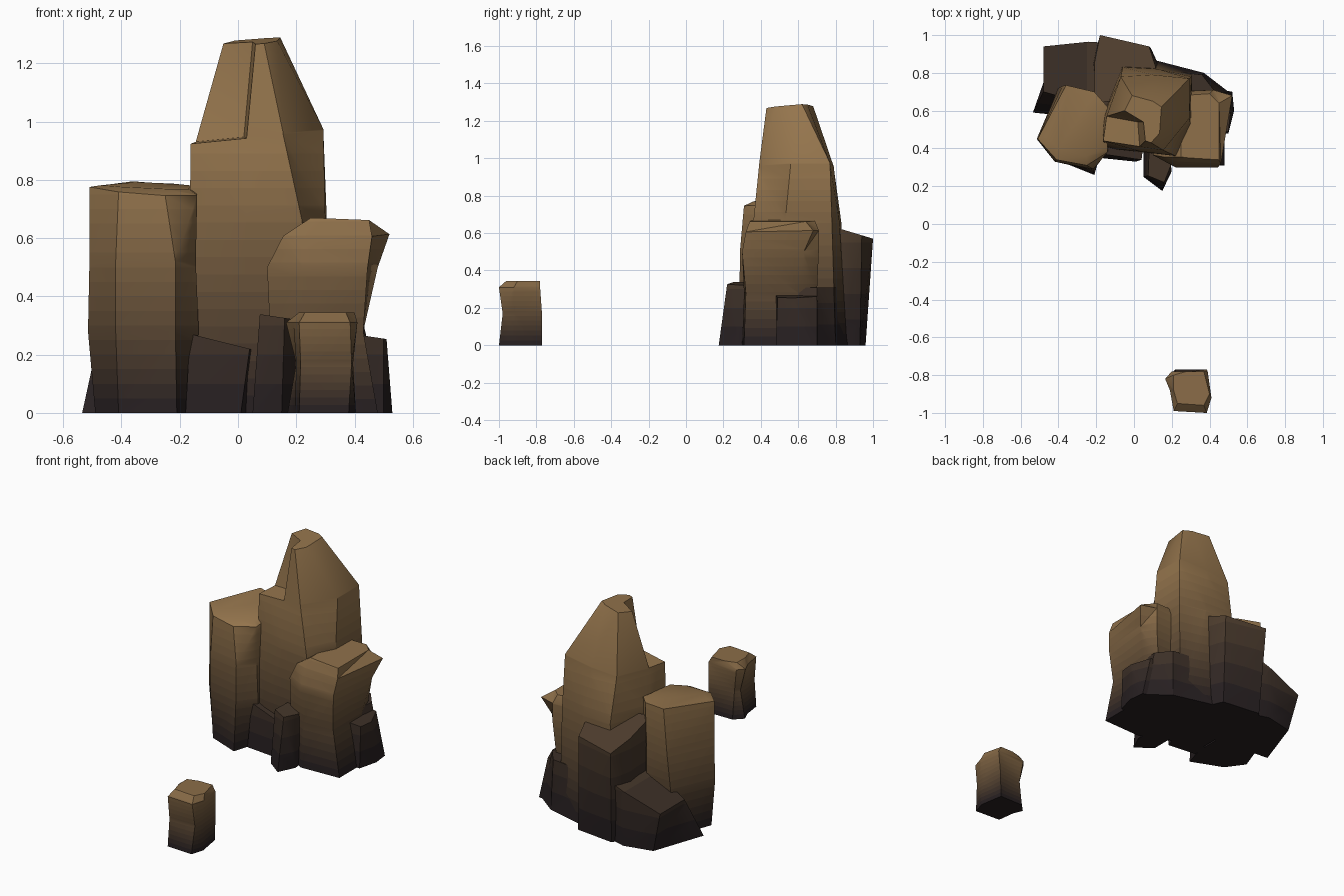
import bpy, bmesh

# Colour ramp: dark brown at the foot to tan at the top
BANDS = 16
LOW, HIGH = (0.020, 0.014, 0.015), (0.30, 0.178, 0.074)
MATS = []
for i in range(BANDS):
    t = i / (BANDS - 1)
    m = bpy.data.materials.new(f"stone_{i}")
    m.diffuse_color = [a + (b - a) * t ** 1.2 for a, b in zip(LOW, HIGH)] + [1]
    MATS.append(m)


def rock(name, fade, *rings):
    """Loft rings of (z, slope_x, slope_y, outline); fade = height where the ramp ends."""
    bm = bmesh.new()
    loops = [[bm.verts.new((x, y, z + sx * x + sy * y)) for x, y in pts]
             for z, sx, sy, pts in rings]
    for a, b in zip(loops, loops[1:]):
        n = len(a)
        for i in range(n):
            j = (i + 1) % n
            bm.faces.new((a[i], a[j], b[j], b[i]))
    bm.faces.new(loops[0][::-1])
    bm.faces.new(loops[-1])
    bmesh.ops.triangulate(bm, faces=bm.faces[:])
    # split at ramp heights so each band takes its own colour
    for k in range(1, BANDS):
        bmesh.ops.bisect_plane(bm, geom=bm.verts[:] + bm.edges[:] + bm.faces[:],
                               plane_co=(0, 0, fade * k / BANDS), plane_no=(0, 0, 1))
    bmesh.ops.recalc_face_normals(bm, faces=bm.faces[:])
    for f in bm.faces:
        h = f.calc_center_median().z / fade
        f.material_index = max(0, min(BANDS - 1, int(h * BANDS)))
    me = bpy.data.meshes.new(name)
    bm.to_mesh(me)
    bm.free()
    for m in MATS:
        me.materials.append(m)
    ob = bpy.data.objects.new(name, me)
    bpy.context.collection.objects.link(ob)
    bpy.ops.object.select_all(action='DESELECT')
    ob.select_set(True)
    bpy.context.view_layer.objects.active = ob
    bpy.ops.object.shade_smooth_by_angle(angle=0.62)


# Tall spire with a notch in its front left shoulder
rock("tall_spire", 0.95,
     (0, 0, 0, [(-.16, .40), (.03, .38), (.22, .36), (.31, .53), (.31, .80), (.13, .86), (-.1, .85), (-.16, .6)]),
     (.66, 0, 0, [(-.165, .43), (.03, .385), (.22, .36), (.30, .53), (.305, .78), (.13, .82), (-.06, .83), (-.16, .58)]),
     (.94, .1, 0, [(-.163, .44), (.03, .41), (.155, .39), (.293, .56), (.293, .77), (.1, .79), (-.07, .78), (-.145, .57)]),
     (.945, .1, 0, [(.02, .54), (.03, .41), (.155, .39), (.293, .56), (.293, .77), (.1, .79), (-.07, .78), (-.145, .57)]),
     (1.225, .1, .08, [(.05, .54), (.06, .44), (.09, .43), (.135, .48), (.145, .62), (.1, .65), (-.01, .68), (-.05, .60)]))

# Left front column
rock("left_column", 0.8,
     (0, 0, 0, [(-.41, .34), (-.21, .26), (-.17, .40), (-.17, .62), (-.25, .70), (-.40, .70), (-.49, .45)]),
     (.28, 0, 0, [(-.42, .33), (-.215, .285), (-.135, .39), (-.14, .62), (-.22, .70), (-.40, .72), (-.515, .45)]),
     (.52, 0, 0, [(-.42, .33), (-.215, .29), (-.145, .39), (-.145, .62), (-.22, .70), (-.38, .73), (-.51, .45)]),
     (.70, -.06, .10, [(-.41, .34), (-.25, .31), (-.14, .38), (-.14, .62), (-.21, .70), (-.36, .735), (-.51, .45)]),
     (.74, -.03, .06, [(-.40, .40), (-.25, .36), (-.17, .40), (-.16, .60), (-.22, .67), (-.35, .70), (-.47, .46)]))

# Rounded boulder on the right
rock("right_boulder", 0.75,
     (0, 0, 0, [(.13, .355), (.22, .30), (.48, .31), (.48, .60), (.40, .70), (.15, .70)]),
     (.28, 0, 0, [(.11, .36), (.24, .31), (.43, .32), (.43, .60), (.40, .70), (.15, .70)]),
     (.50, 0, 0, [(.10, .365), (.22, .30), (.445, .30), (.48, .63), (.42, .71), (.15, .70)]),
     (.60, 0, .02, [(.155, .355), (.23, .33), (.46, .32), (.52, .68), (.42, .71), (.20, .70)]),
     (.68, -.04, 0, [(.25, .355), (.29, .35), (.45, .34), (.45, .64), (.40, .69), (.25, .68)]))

# Dark columns at the back
rock("back_column", 2.2,
     (0, 0, 0, [(-.2, .66), (.12, .66), (.14, .82), (.09, .93), (-.16, .96), (-.22, .85)]),
     (.87, 0, -.3, [(-.21, .64), (.1, .68), (.115, .83), (.08, .94), (-.18, 1.0), (-.21, .85)]))
rock("back_left_block", 1.8,
     (0, 0, 0, [(-.535, .59), (-.15, .55), (-.1, .92), (-.24, .96), (-.42, .92)]),
     (.43, .37, 0, [(-.48, .70), (-.12, .60), (-.16, .96), (-.24, .965), (-.48, .94)]))
rock("back_right_block", 1.8,
     (0, 0, 0, [(.1, .6), (.47, .55), (.50, .70), (.37, .80), (.1, .87)]),
     (.31, 0, 0, [(.12, .62), (.42, .58), (.43, .70), (.36, .79), (.12, .82)]))

# Small shards around the foot
rock("front_shard", 1.6,
     (0, 0, 0, [(.05, .25), (.15, .175), (.20, .28), (.18, .42), (.05, .42)]),
     (.35, -.15, 0, [(.075, .255), (.16, .22), (.195, .31), (.18, .40), (.08, .40)]))
rock("front_left_shard", 1.6,
     (0, 0, 0, [(-.18, .35), (.01, .33), (.05, .45), (-.17, .45)]),
     (.23, -.25, 0, [(-.165, .37), (.04, .34), (.05, .42), (-.16, .42)]))
rock("right_shard", 1.6,
     (0, 0, 0, [(.42, .48), (.50, .48), (.53, .60), (.52, .70), (.42, .72)]),
     (.33, -.15, 0, [(.42, .48), (.50, .49), (.51, .58), (.46, .70), (.41, .70)]))

# Separate small rock far in front
rock("lone_rock", 0.42,
     (0, 0, 0, [(.21, -.99), (.38, -1.0), (.405, -.92), (.38, -.77), (.22, -.77), (.17, -.82), (.195, -.88)]),
     (.17, 0, 0, [(.215, -.98), (.39, -.98), (.395, -.92), (.385, -.77), (.22, -.79), (.20, -.82), (.20, -.88)]),
     (.31, 0, 0, [(.21, -.99), (.385, -1.0), (.41, -.92), (.39, -.78), (.20, -.78), (.165, -.82), (.19, -.88)]),
     (.345, 0, 0, [(.23, -.95), (.37, -.96), (.40, -.90), (.37, -.78), (.28, -.78), (.21, -.80), (.21, -.88)]))
